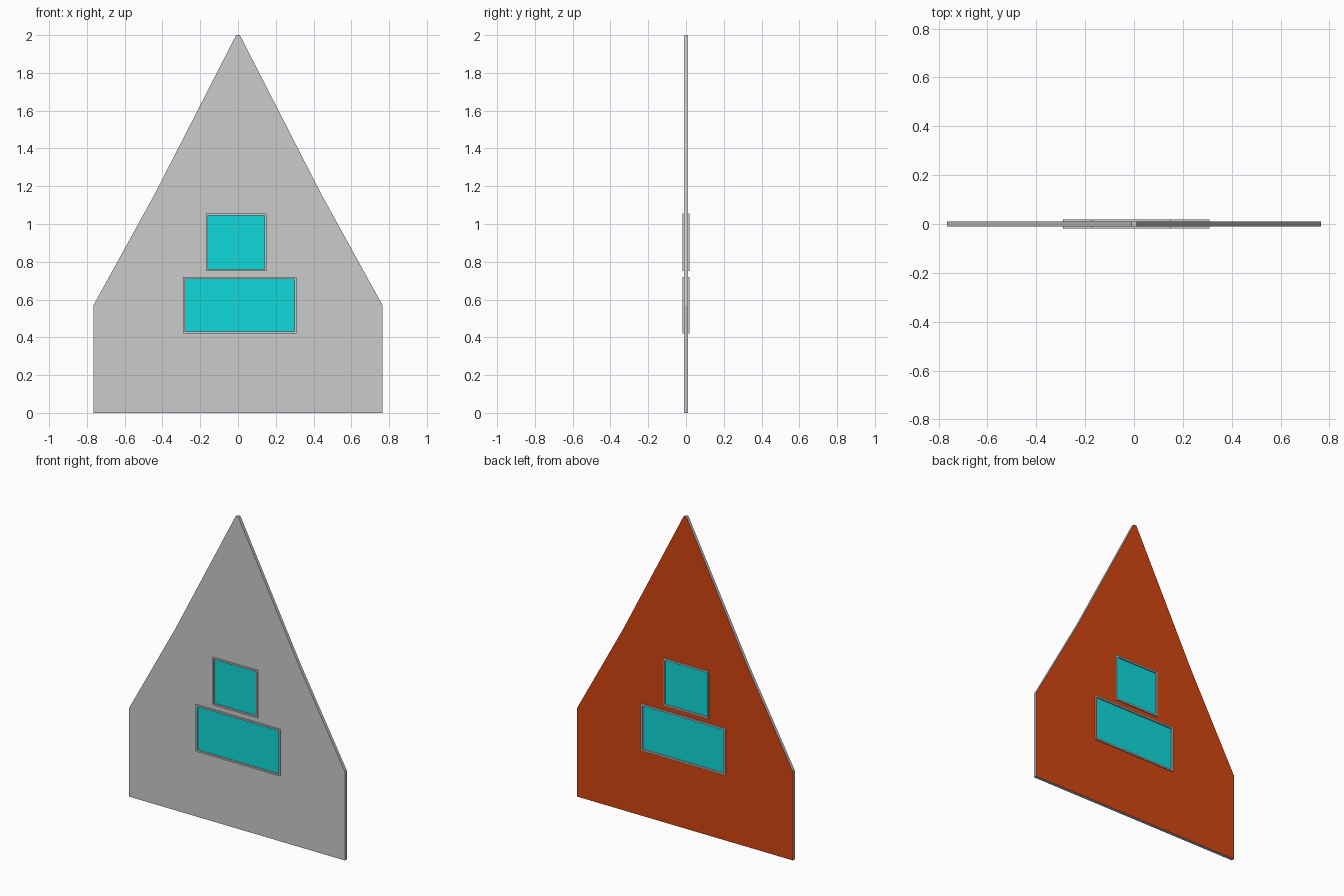
import bpy, bmesh

if "Cube" in bpy.data.objects:
    bpy.data.objects.remove(bpy.data.objects["Cube"])


def material(name, color):
    m = bpy.data.materials.new(name)
    m.diffuse_color = color
    m.use_nodes = True
    m.node_tree.nodes["Principled BSDF"].inputs["Base Color"].default_value = m.diffuse_color
    return m


def make_object(name, bm, mats=()):
    bmesh.ops.recalc_face_normals(bm, faces=bm.faces)
    mesh = bpy.data.meshes.new(name)
    bm.to_mesh(mesh)
    bm.free()
    for m in mats:
        mesh.materials.append(m)
    obj = bpy.data.objects.new(name, mesh)
    bpy.context.collection.objects.link(obj)
    return obj


def slab(name, outline, half, mats=()):
    """Extrude an x-z outline from y = -half to y = +half."""
    bm = bmesh.new()
    face = bm.faces.new([bm.verts.new((x, -half, z)) for x, z in outline])
    geom = bmesh.ops.extrude_face_region(bm, geom=[face])["geom"]
    for v in geom:
        if isinstance(v, bmesh.types.BMVert):
            v.co.y = half
    for f in bm.faces:
        if len(mats) > 1 and all(v.co.y > 0 for v in f.verts):
            f.material_index = 1
    return make_object(name, bm, mats)


def rect(x0, x1, z0, z1, inset=0.0):
    x0, x1, z0, z1 = x0 + inset, x1 - inset, z0 + inset, z1 - inset
    return [(x0, z0), (x1, z0), (x1, z1), (x0, z1)]


def ring(name, outer, inner, half):
    """Rectangular frame with an open middle."""
    bm = bmesh.new()
    loops = [[bm.verts.new((x, y, z)) for x, z in pts]
             for pts, y in ((outer, -half), (outer, half), (inner, half), (inner, -half))]
    n = len(outer)
    for k in range(4):
        a, b = loops[k], loops[(k + 1) % 4]
        for i in range(n):
            j = (i + 1) % n
            bm.faces.new((a[i], a[j], b[j], b[i]))
    return make_object(name, bm)


orange = material("orange", (0.65, 0.06, 0.005, 1))
cyan = material("cyan", (0.005, 0.7, 0.7, 1))

# Gable wall: grey front and edges, orange back
half_outline = [(0.765, 0.0), (0.765, 0.57), (0.44, 1.16), (0.01, 2.0)]
outline = half_outline + [(-x, z) for x, z in reversed(half_outline)]
wall = slab("gable_wall", outline, 0.01, (None, orange))

# Windows: opening, raised frame, glass
windows = {"upper": (-0.17, 0.15, 0.75, 1.055), "lower": (-0.29, 0.31, 0.42, 0.72)}
for label, size in windows.items():
    cutter = slab(label + "_opening_cutter", rect(*size, 0.005), 0.1)
    cutter.hide_render = True
    cutter.hide_viewport = True
    cut = wall.modifiers.new(label + "_opening", "BOOLEAN")
    cut.operation = "DIFFERENCE"
    cut.solver = "EXACT"
    cut.object = cutter
    ring(label + "_window_frame", rect(*size), rect(*size, 0.01), 0.018)
    slab(label + "_window_glass", rect(*size, 0.008), 0.008, (cyan,))
